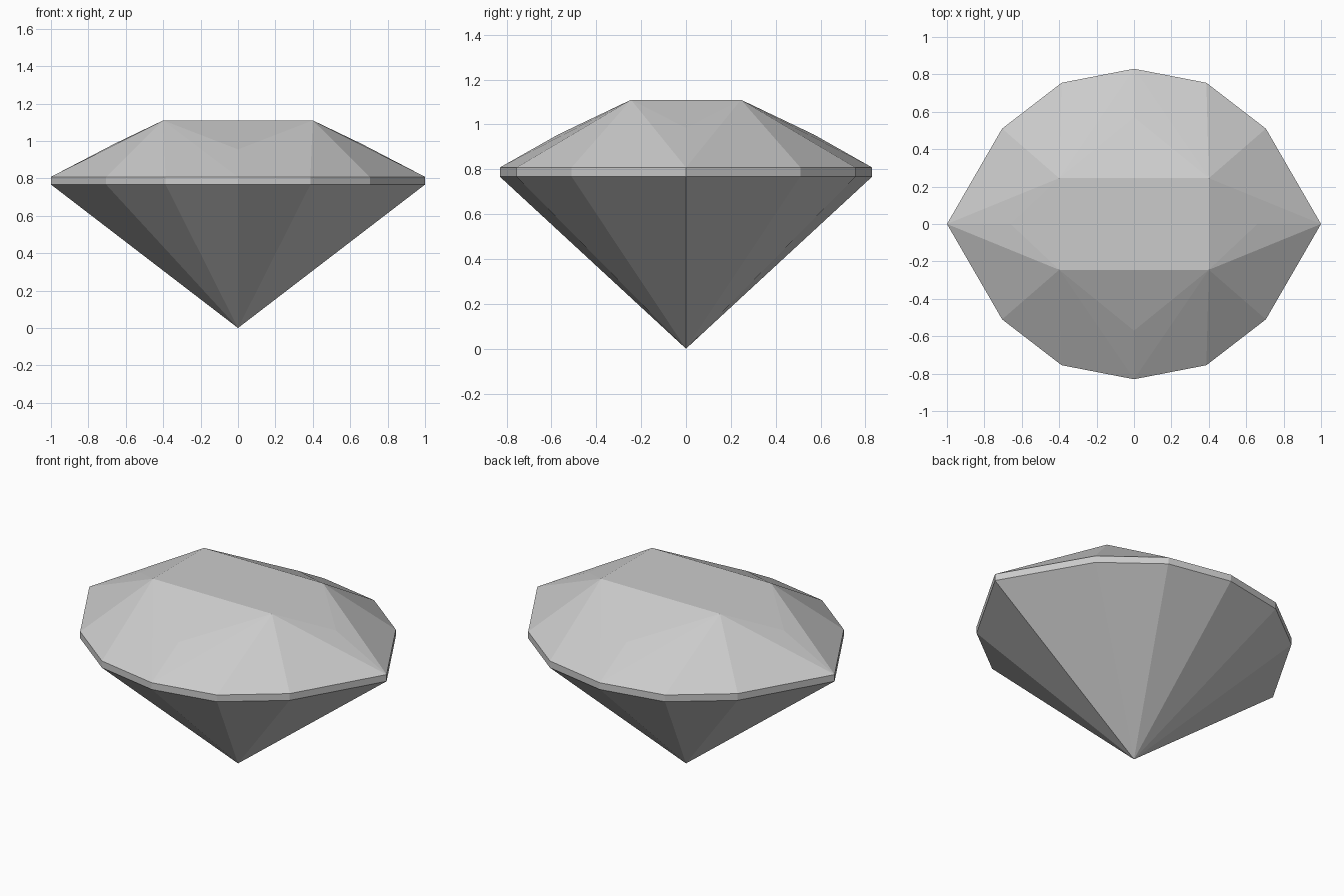
import bpy
import bmesh

cube = bpy.data.objects.get("Cube")
if cube:
    bpy.data.objects.remove(cube, do_unlink=True)

# Single stone colour
stone = bpy.data.materials.new("pale grey stone")
stone.use_nodes = True
colour = (0.6, 0.6, 0.6, 1)
stone.diffuse_color = colour
stone.node_tree.nodes["Principled BSDF"].inputs["Base Color"].default_value = colour

LOW, HIGH, TOP = 0.767, 0.808, 1.11

# Twelve-sided outline, mirrored from one quarter
quarter = [(1, 0), (0.705, 0.51), (0.387, 0.755), (0, 0.83)]
half = quarter + [(-x, y) for x, y in quarter[-2::-1]]
outline = half + [(x, -y) for x, y in half[-2:0:-1]]
count = len(outline)

bm = bmesh.new()
lower = [bm.verts.new((x, y, LOW)) for x, y in outline]
upper = [bm.verts.new((x, y, HIGH)) for x, y in outline]
tip = bm.verts.new((0, 0, 0))

# Pointed base and thin girdle
for i in range(count):
    j = (i + 1) % count
    bm.faces.new((tip, lower[j], lower[i]))
    bm.faces.new((lower[i], lower[j], upper[j], upper[i]))

# Flat table with a fan of crown facets below each corner
corners = [bm.verts.new((x, y, TOP)) for x, y in
           ((0.4, 0.245), (-0.4, 0.245), (-0.4, -0.245), (0.4, -0.245))]
bm.faces.new(corners)
for k, corner in enumerate(corners):
    for i in range(3 * k, 3 * k + 3):
        bm.faces.new((corner, upper[i], upper[(i + 1) % count]))

# Slightly raised star facets on the four sides of the table
stars = [(0, 0.57, 0.955), (-0.66, 0, 0.985), (0, -0.57, 0.955), (0.66, 0, 0.985)]
for k, position in enumerate(stars):
    star = bm.verts.new(position)
    a, b = corners[k], corners[(k + 1) % 4]
    point = upper[(3 * k + 3) % count]
    for pair in ((b, a), (a, point), (point, b)):
        bm.faces.new((star, *pair))

bmesh.ops.recalc_face_normals(bm, faces=bm.faces)
mesh = bpy.data.meshes.new("cut_gem")
bm.to_mesh(mesh)
bm.free()
mesh.materials.append(stone)
gem = bpy.data.objects.new("cut_gem", mesh)
bpy.context.collection.objects.link(gem)
